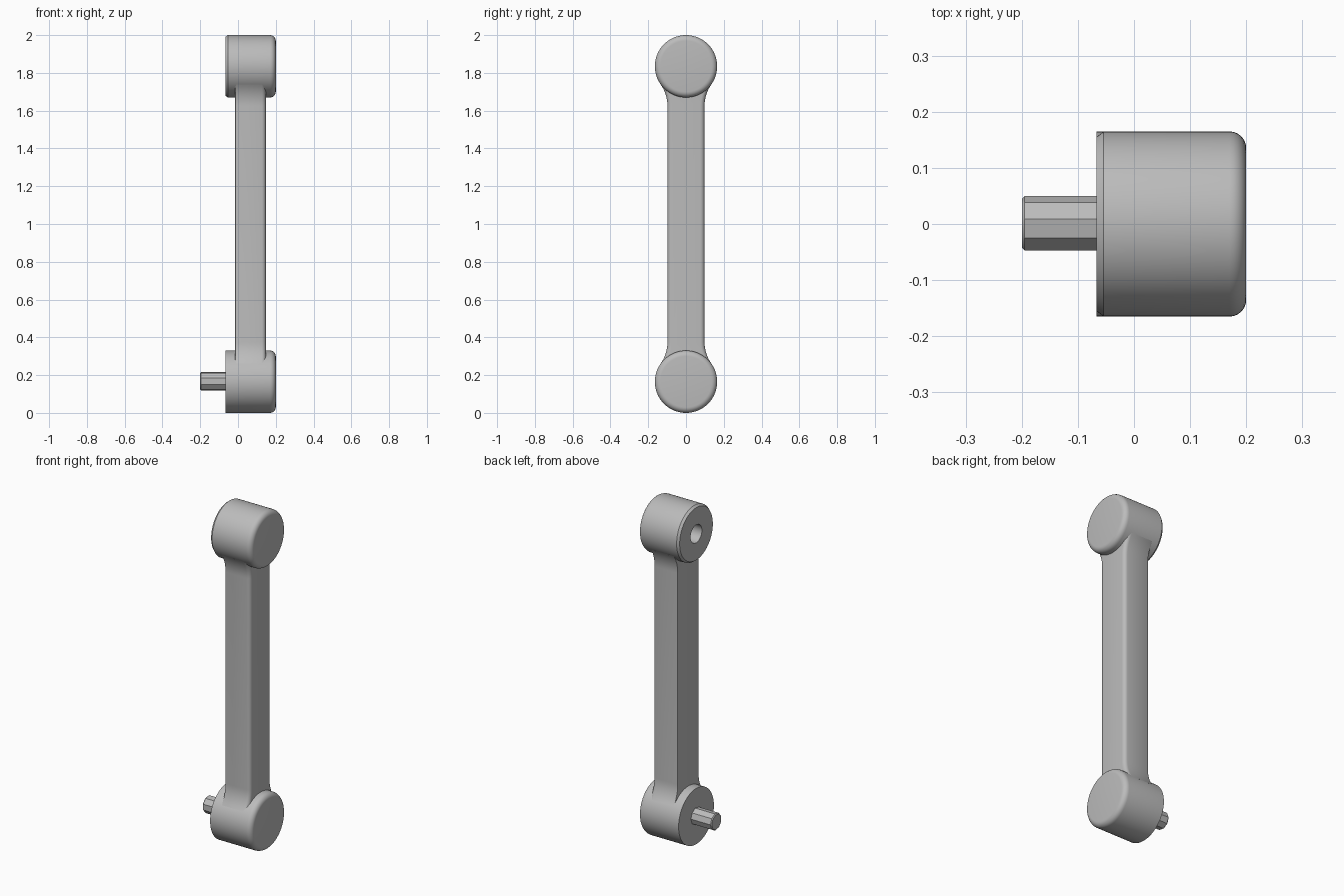
import bpy, bmesh
from math import sin, cos, pi, radians, atan2, sqrt

cube = bpy.data.objects.get("Cube")
if cube:
    bpy.data.objects.remove(cube)

grey = bpy.data.materials.new("plain grey")
grey.use_nodes = True
grey.diffuse_color = (0.5, 0.5, 0.5, 1)
grey.node_tree.nodes["Principled BSDF"].inputs["Base Color"].default_value = (0.5, 0.5, 0.5, 1)

R = 0.165                 # hub radius
LOW, HIGH = R, 2 - R      # hub centre heights


def finish(name, bm, angle):
    bmesh.ops.recalc_face_normals(bm, faces=bm.faces)
    mesh = bpy.data.meshes.new(name)
    bm.to_mesh(mesh)
    bm.free()
    obj = bpy.data.objects.new(name, mesh)
    bpy.context.collection.objects.link(obj)
    mesh.materials.append(grey)
    bpy.ops.object.select_all(action="DESELECT")
    obj.select_set(True)
    bpy.context.view_layer.objects.active = obj
    bpy.ops.object.shade_smooth_by_angle(angle=radians(angle))
    return obj


def lathe(name, profile, z, sides, angle=35):
    """Turn (x, radius) points about a sideways axis and cap both ends."""
    bm = bmesh.new()
    turns = [2 * pi * i / sides for i in range(sides)]
    rings = [[bm.verts.new((x, r * cos(t), z + r * sin(t))) for t in turns]
             for x, r in profile]
    for a, b in zip(rings, rings[1:]):
        for i in range(sides):
            j = (i + 1) % sides
            bm.faces.new((a[i], a[j], b[j], b[i]))
    bm.faces.new(rings[0])
    bm.faces.new(rings[-1])
    return finish(name, bm, angle)


# Rounded outer end shared by both hubs
ROUND = 0.03
outer_end = [(0.2 - ROUND + ROUND * sin(a), R - ROUND + ROUND * cos(a))
             for a in (pi / 2 * k / 6 for k in range(7))]

# Lower hub with its pin
lathe("lower_hub", [(-0.067, R)] + outer_end, LOW, 64)
lathe("pin", [(-0.2, 0.045), (-0.195, 0.05), (-0.05, 0.05)], LOW + 0.002, 9)

# Upper hub with a chamfered inner rim and a blind socket
lathe("upper_hub", [(0.07, 0.053), (-0.067, 0.053), (-0.067, 0.155),
                    (-0.054, R)] + outer_end, HIGH, 64)

# Arm outline: straight sides flaring tangentially into both hubs
HALF, FILLET = 0.098, 0.2
cy = HALF + FILLET
drop = sqrt((R + FILLET) ** 2 - cy ** 2)
sweep = atan2(drop, cy)
flare = [(cy - FILLET * cos(a), HIGH - drop + FILLET * sin(a))
         for a in (sweep * k / 8 for k in range(9))]
side = [(y, 2 - z) for y, z in reversed(flare)] + flare
outline = side + [(-y, z) for y, z in reversed(side)]

bm = bmesh.new()
base = bm.faces.new([bm.verts.new((-0.015, y, z)) for y, z in outline])
moved = bmesh.ops.extrude_face_region(bm, geom=[base], use_keep_orig=True)["geom"]
top = [v for v in moved if isinstance(v, bmesh.types.BMVert)]
bmesh.ops.translate(bm, verts=top, vec=(0.163, 0, 0))


def long_edges(inner):
    # Side edges on one face of the arm, leaving out the buried ends
    return [e for e in bm.edges
            if all((v.co.x < 0) == inner for v in e.verts)
            and e.verts[0].co.y * e.verts[1].co.y > 0]


for inner, width, steps in ((False, 0.028, 6), (True, 0.005, 2)):
    bmesh.ops.bevel(bm, geom=long_edges(inner), offset=width, segments=steps,
                    profile=0.5, affect="EDGES", clamp_overlap=True)
finish("arm", bm, 35)
